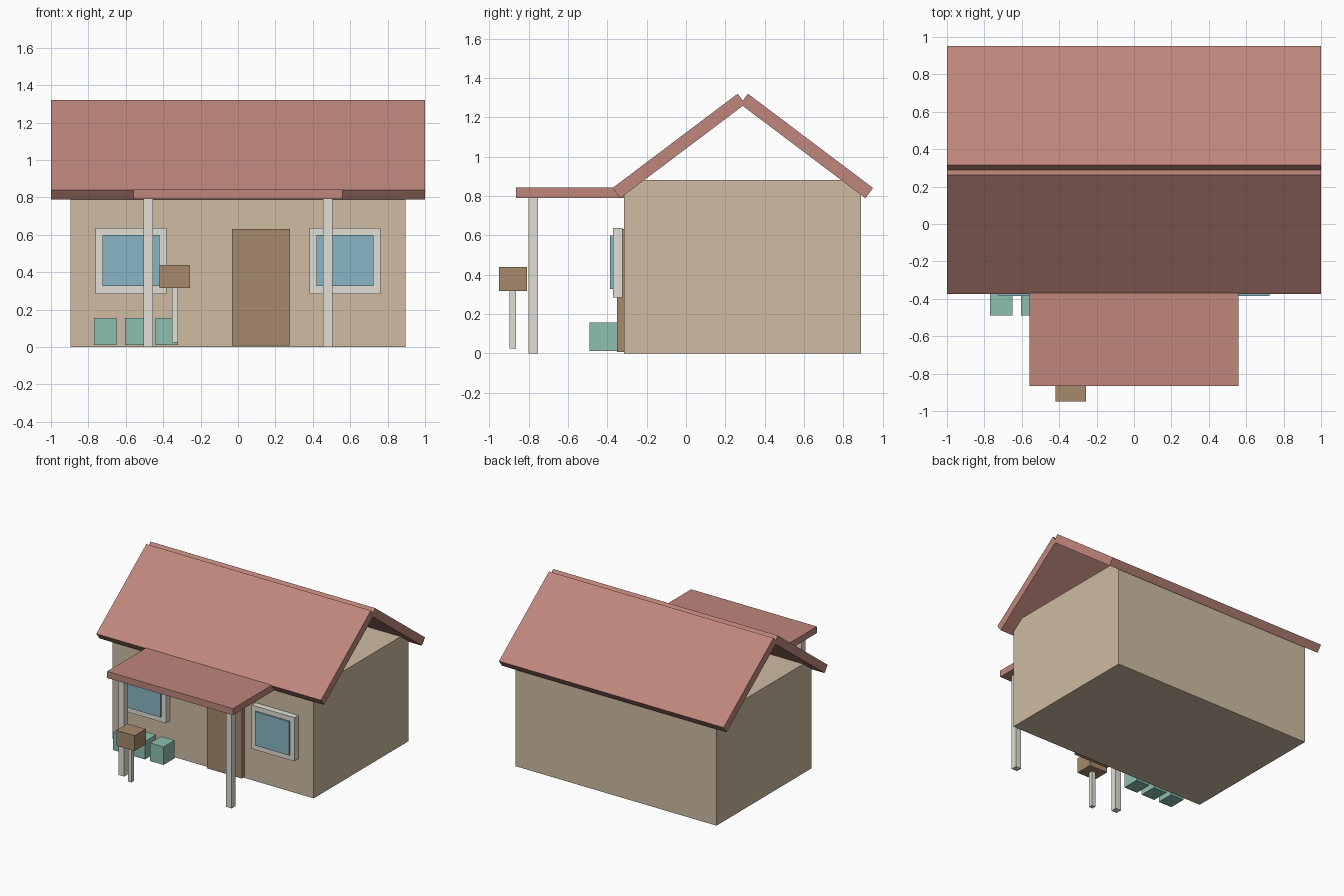
import bpy
import math
from mathutils import Vector

if "Cube" in bpy.data.objects:
    bpy.data.objects.remove(bpy.data.objects["Cube"])


def material(name, rgb):
    m = bpy.data.materials.new(name)
    m.diffuse_color = (*rgb, 1)
    m.use_nodes = True
    m.node_tree.nodes["Principled BSDF"].inputs["Base Color"].default_value = m.diffuse_color
    return m


WALL = material("wall_tan", (0.62, 0.50, 0.36))
ROOF = material("roof_red", (0.52, 0.24, 0.20))
TRIM = material("trim_cream", (0.75, 0.74, 0.66))
WOOD = material("wood_brown", (0.38, 0.25, 0.15))
GLASS = material("glass_blue", (0.25, 0.46, 0.55))
PLANT = material("planter_green", (0.27, 0.52, 0.44))


def box(name, x, y, z, mat, tilt=0.0):
    """Box from (min, max) ranges, optionally tilted about x through its centre."""
    lo, hi = Vector((x[0], y[0], z[0])), Vector((x[1], y[1], z[1]))
    bpy.ops.mesh.primitive_cube_add(size=1, location=(lo + hi) / 2)
    ob = bpy.context.object
    ob.name = name
    ob.scale = hi - lo
    ob.rotation_euler.x = tilt
    ob.data.materials.append(mat)
    return ob


def around(centre, width):
    return (centre - width / 2, centre + width / 2)


# House body
FRONT = -0.315
box("house_body", (-0.895, 0.895), (FRONT, 0.89), (0, 0.88), WALL)

# Two tilted roof slabs meeting at the ridge
RIDGE_Y, PITCH, LENGTH, THICK = 0.2885, math.radians(37), 0.796, 0.065
for name, side in (("front", -1), ("back", 1)):
    box(f"roof_{name}", (-1, 1), around(RIDGE_Y + side * 0.3245, LENGTH),
        around(1.054, THICK), ROOF, -side * PITCH)

# Porch roof, posts and door
box("porch_roof", (-0.56, 0.56), (-0.865, FRONT), (0.79, 0.843), ROOF)
box("door", (-0.033, 0.279), (-0.35, FRONT), (0.008, 0.631), WOOD)
for name, side in (("left", -1), ("right", 1)):
    box(f"porch_post_{name}", around(side * 0.479, 0.05), (-0.80, -0.751), (0, 0.79), TRIM)
    # Window frame and raised pane
    box(f"window_frame_{name}", around(side * 0.572, 0.38), (-0.372, -0.322), (0.284, 0.636), TRIM)
    box(f"window_glass_{name}", around(side * 0.572, 0.306), (-0.385, -0.355), (0.326, 0.598), GLASS)

# Row of planters under the left window
for i in range(3):
    box(f"planter_{i + 1}", around(-0.71 + i * 0.165, 0.12), (-0.49, -0.35), (0.011, 0.156), PLANT)

# Mailbox
box("mailbox_post", around(-0.337, 0.033), (-0.896, -0.863), (0.025, 0.318), TRIM)
box("mailbox", around(-0.337, 0.163), (-0.95, -0.808), (0.316, 0.439), WOOD)
